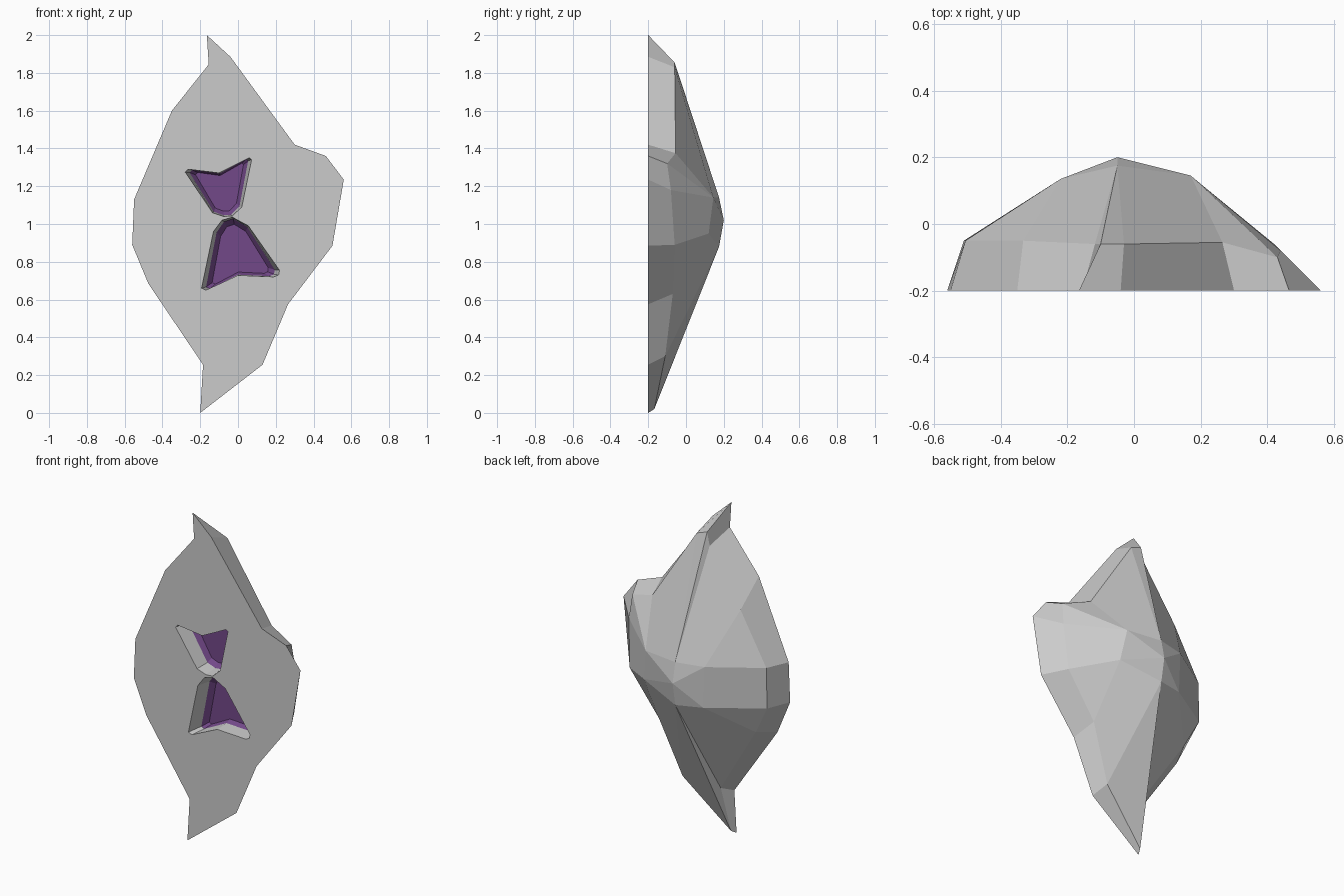
import bpy, bmesh
from mathutils import Vector

if "Cube" in bpy.data.objects:
    bpy.data.objects.remove(bpy.data.objects["Cube"])

FRONT, FLOOR, DEEP = -0.2, -0.11, -0.08

# cut-face outline (x, z), clockwise from the top tip
outline = [(-.165, 2), (-.04, 1.885), (.3, 1.42), (.465, 1.36), (.56, 1.235),
           (.5, .885), (.265, .575), (.13, .255), (-.2, 0), (-.185, .255),
           (-.475, .685), (-.56, .89), (-.55, 1.13), (-.35, 1.6), (-.155, 1.845)]
# shoulder ring behind the outline (x, y, z)
shoulder = [(-.1, -.06, 1.855), (-.03, -.06, 1.83), (.265, -.055, 1.375), (.43, -.1, 1.32),
            (.44, -.08, 1.18), (.42, -.06, .89), (.23, -.07, .63), (.1, -.11, .3),
            (-.185, -.168, .02), (-.15, -.12, .29), (-.42, -.07, .72), (-.51, -.05, .895),
            (-.505, -.05, 1.14), (-.332, -.05, 1.447), (-.117, -.06, 1.775)]
# crown of the dome, and which crown point each shoulder point runs to
crown = [(-.05, .175, 1.14), (.17, .145, 1.14), (.2, .12, .95),
         (-.05, .175, .88), (-.21, .135, .89), (-.22, .135, 1.14)]
runs_to = [0, 0, 1, 1, 1, 2, 2, 3, 3, 3, 4, 4, 5, 5, 0]
# rims of the two hollows
upper_rim = [(-.28, 1.275), (-.265, 1.29), (-.1, 1.27), (.06, 1.35), (.072, 1.34),
             (.02, 1.09), (-.03, 1.043), (-.075, 1.04), (-.135, 1.06)]
lower_rim = [(-.03, 1.036), (.055, .99), (.22, .755), (.215, .73), (.19, .72),
             (0, .728), (-.17, .65), (-.193, .66), (-.13, .96), (-.085, 1.02)]


def ring(bm, pts, y):
    return [bm.verts.new((x, y, z)) for x, z in pts]


def loop_edges(bm, vs):
    return [bm.edges.get((a, b)) or bm.edges.new((a, b)) for a, b in zip(vs, vs[1:] + vs[:1])]


def bridge(bm, a, b):
    for i in range(len(a)):
        j = (i + 1) % len(a)
        bm.faces.new(list(dict.fromkeys((a[i], a[j], b[j], b[i]))))


def shrink(pts, kx, kz):
    cx = sum(p[0] for p in pts) / len(pts)
    cz = sum(p[1] for p in pts) / len(pts)
    return [(cx + (x - cx) * kx, cz + (z - cz) * kz) for x, z in pts]


def finish(bm, name):
    me = bpy.data.meshes.new(name)
    bm.to_mesh(me)
    bm.free()
    ob = bpy.data.objects.new(name, me)
    bpy.context.collection.objects.link(ob)
    return ob


# stone shell: dome, flat front with two holes, hollow walls
bm = bmesh.new()
rim = ring(bm, outline, FRONT)
mid = [bm.verts.new(p) for p in shoulder]
top = [bm.verts.new(p) for p in crown]
bridge(bm, rim, mid)
bridge(bm, mid, [top[k] for k in runs_to])
apex = bm.verts.new((-.05, .2, 1.02))
for a, b in zip(top, top[1:] + top[:1]):
    bm.faces.new((a, b, apex))
bmesh.ops.recalc_face_normals(bm, faces=bm.faces[:])
edges = loop_edges(bm, rim)
holes = [ring(bm, r, FRONT) for r in (upper_rim, lower_rim)]
for h in holes:
    edges += loop_edges(bm, h)
bmesh.ops.triangle_fill(bm, edges=edges, use_beauty=True, normal=Vector((0, -1, 0)))
for h, r in zip(holes, (upper_rim, lower_rim)):
    bridge(bm, h, ring(bm, shrink(r, .88, .96), FLOOR))
bmesh.ops.recalc_face_normals(bm, faces=bm.faces[:])
finish(bm, "stone_shell")

# purple crystal floors, dished inside the hollows
mat = bpy.data.materials.new("purple_crystal")
mat.diffuse_color = (.17, .065, .25, 1)
mat.use_nodes = True
mat.node_tree.nodes["Principled BSDF"].inputs["Base Color"].default_value = mat.diffuse_color
for name, r in (("upper_crystal", upper_rim), ("lower_crystal", lower_rim)):
    bm = bmesh.new()
    outer = ring(bm, shrink(r, .88, .96), FLOOR)
    inner = ring(bm, shrink(r, .72, .82), DEEP)
    bridge(bm, outer, inner)
    bm.faces.new(inner)
    bm.normal_update()
    if bm.faces[-1:] and sum(f.normal.y * f.calc_area() for f in bm.faces) > 0:
        bmesh.ops.reverse_faces(bm, faces=bm.faces[:])
    finish(bm, name).data.materials.append(mat)
